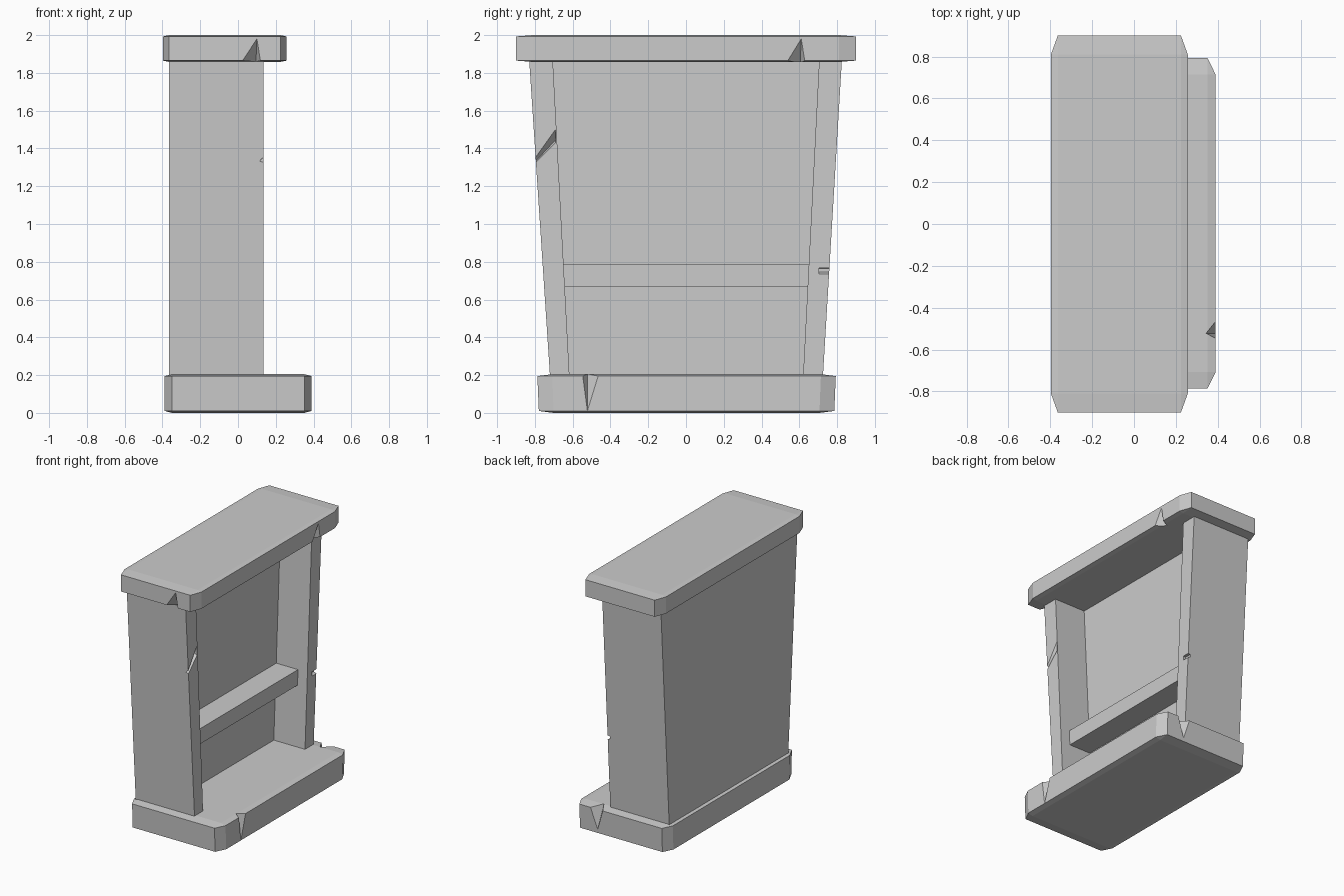
import bpy
import bmesh
from mathutils import Vector

cube = bpy.data.objects.get("Cube")
if cube:
    bpy.data.objects.remove(cube, do_unlink=True)

grey = bpy.data.materials.new("stone_grey")
grey.use_nodes = True
GREY = (0.6, 0.6, 0.6, 1)
grey.diffuse_color = GREY
grey.node_tree.nodes["Principled BSDF"].inputs["Base Color"].default_value = GREY


def finish(name, bm):
    bmesh.ops.recalc_face_normals(bm, faces=bm.faces)
    mesh = bpy.data.meshes.new(name)
    bm.to_mesh(mesh)
    bm.free()
    mesh.materials.append(grey)
    obj = bpy.data.objects.new(name, mesh)
    bpy.context.collection.objects.link(obj)
    return obj


def loft(name, lower, upper):
    """Solid between two matching outlines."""
    bm = bmesh.new()
    a = [bm.verts.new(p) for p in lower]
    b = [bm.verts.new(p) for p in upper]
    bm.faces.new(a)
    bm.faces.new(b)
    for i in range(len(a)):
        j = (i + 1) % len(a)
        bm.faces.new((a[i], a[j], b[j], b[i]))
    return finish(name, bm)


def slab(name, low, high, taper=1.0):
    """Bevelled unit cube stretched to the given bounds."""
    bm = bmesh.new()
    bmesh.ops.create_cube(bm, size=1)
    bmesh.ops.bevel(bm, geom=bm.edges[:], offset=0.05, segments=1,
                    affect='EDGES', profile=0.5)
    low, high = Vector(low), Vector(high)
    for v in bm.verts:
        s = taper if v.co.z < 0 else 1
        v.co = (low + high) / 2 + (high - low) * v.co
        v.co.y *= s
    return finish(name, bm)


def cut(target, points):
    """Carve the convex hull of the points out of the target."""
    bm = bmesh.new()
    for p in points:
        bm.verts.new(p)
    bmesh.ops.convex_hull(bm, input=bm.verts[:])
    loose = [v for v in bm.verts if not v.link_faces]
    bmesh.ops.delete(bm, geom=loose, context='VERTS')
    tool = finish("chip_cutter", bm)
    tool.hide_render = True
    mod = target.modifiers.new("chip", 'BOOLEAN')
    mod.operation = 'DIFFERENCE'
    mod.solver = 'EXACT'
    mod.object = tool
    bpy.context.view_layer.objects.active = target
    bpy.ops.object.modifier_apply(modifier=mod.name)
    bpy.data.objects.remove(tool, do_unlink=True)


def chip(target, a, b, deep, tip, out, rise):
    """Triangular chip: mouth a-b and deep point on a rim, tip on the wall."""
    a, b, deep, tip = map(Vector, (a, b, deep, tip))
    out, rise = Vector(out) * 0.03, Vector((0, 0, rise * 0.03))
    pts = [a, b, deep, tip]
    pts += [p + rise for p in (a, b, deep)]
    pts += [p + out for p in (a, b, tip)]
    pts += [p + out + rise for p in (a, b)]
    cut(target, pts)


# Plinth and top board
base = slab("base", (-0.388, -0.787, 0), (0.39, 0.793, 0.205), 0.99)
top = slab("top_board", (-0.397, -0.9, 1.858), (0.257, 0.9, 2))

# Flared body: two sides and a back in one U-shaped section
BACK, PANEL, FRONT = -0.365, -0.13, 0.135


def u_section(z, y0, y1, y2, y3):
    return [(x, y, z) for x, y in ((BACK, y0), (FRONT, y0), (FRONT, y1), (PANEL, y1),
                                   (PANEL, y2), (FRONT, y2), (FRONT, y3), (BACK, y3))]


body = loft("cabinet_body",
            u_section(0.195, -0.72, -0.617, 0.62, 0.725),
            u_section(1.865, -0.83, -0.705, 0.705, 0.825))


# Shelf, cut to follow the flare
def shelf_outline(z, y):
    return [(PANEL - 0.02, -y, z), (0.055, -y, z), (0.055, y, z), (PANEL - 0.02, y, z)]


loft("shelf", shelf_outline(0.667, 0.645), shelf_outline(0.785, 0.651))

# Chips in the rims of the boards
chip(base, (0.39, -0.548, 0.205), (0.39, -0.462, 0.205), (0.345, -0.522, 0.205),
     (0.39, -0.522, 0.01), (1, 0, 0), 1)
chip(base, (0.15, 0.793, 0.205), (0.26, 0.793, 0.205), (0.2, 0.71, 0.205),
     (0.2, 0.79, 0.03), (0, 1, 0), 1)
chip(top, (0.02, -0.9, 1.858), (0.12, -0.9, 1.858), (0.095, -0.83, 1.858),
     (0.1, -0.9, 1.98), (0, -1, 0), -1)
chip(top, (0.257, 0.535, 1.858), (0.257, 0.63, 1.858), (0.2, 0.605, 1.858),
     (0.257, 0.61, 1.98), (1, 0, 0), -1)

# Slash and nick on the front edges of the sides
cut(body, [(x, y, z) for y, z0, z1 in ((-0.82, 1.3, 1.32), (-0.69, 1.43, 1.502))
           for x in (FRONT, 0.16) for z in (z0, z1)]
    + [(0.12, -0.82, 1.306), (0.095, -0.69, 1.445)])
cut(body, [(x, y, z) for y in (0.705, 0.82)
           for x, z in ((0.16, 0.722), (0.115, 0.745), (0.115, 0.765), (0.16, 0.772))])
